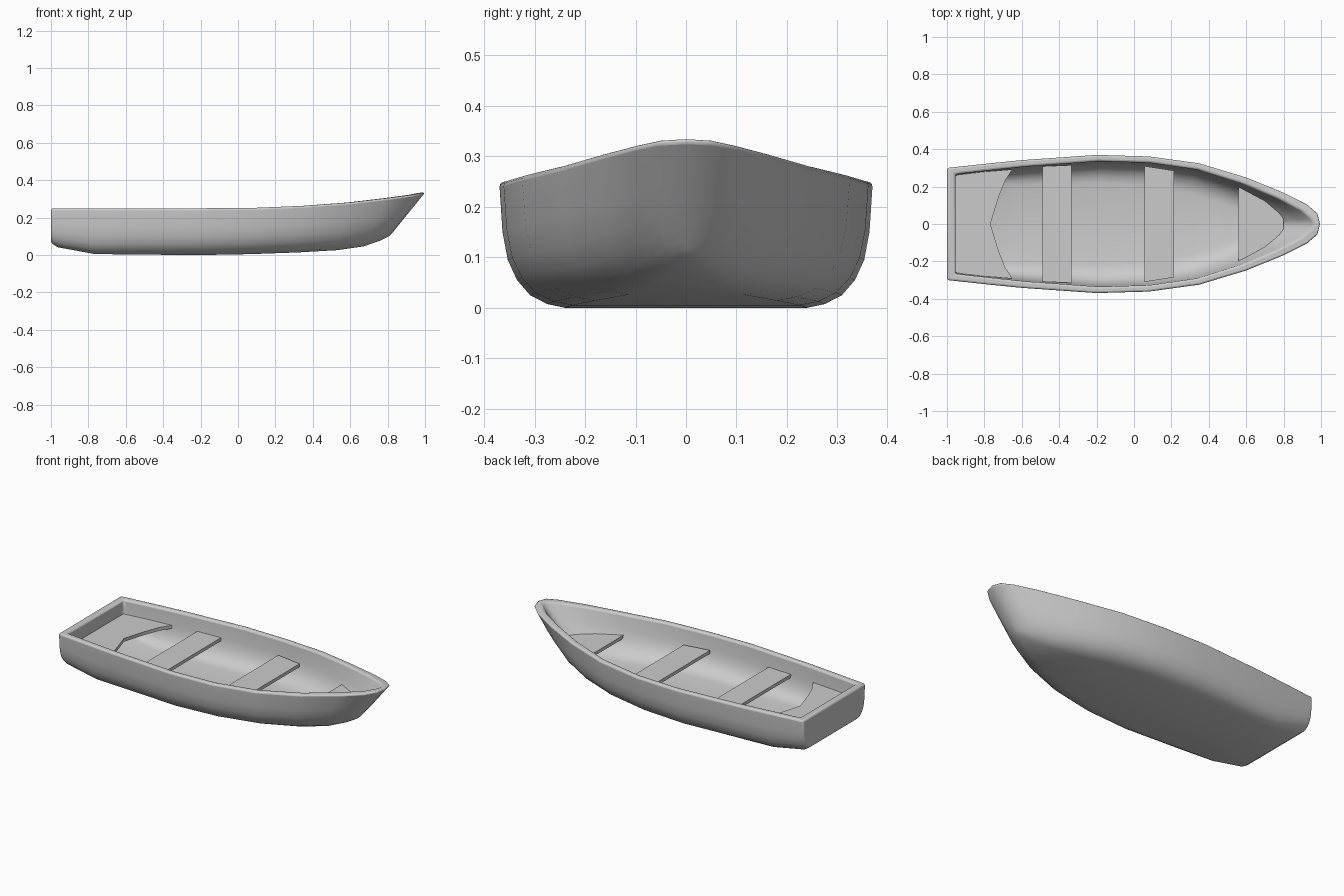
import bpy, bmesh, math

if "Cube" in bpy.data.objects:
    bpy.data.objects.remove(bpy.data.objects["Cube"])

# Hull stations: sheer x, half width, sheer z, keel x, keel z, flat-bottom half width
STATIONS = [
    (-1.00, .300, .250, -1.00, .065, .23),
    (-.965, .304, .250, -.965, .042, .23),
    (-.77, .325, .250, -.77, .006, .23),
    (-.60, .342, .250, -.60, .003, .23),
    (-.20, .370, .250, -.20, .000, .24),
    (.08, .362, .252, .07, .005, .225),
    (.35, .325, .263, .32, .014, .18),
    (.60, .250, .281, .53, .026, .115),
    (.80, .170, .304, .67, .046, .065),
    (.93, .105, .321, .755, .075, .032),
    (.985, .058, .331, .805, .100, .014),
    (1.00, .000, .334, .82, .112, .000),
]
# Normalised bilge curve: outward fraction, upward fraction
CURVE = [(0, 0), (.27, .03), (.53, .10), (.73, .22), (.87, .38), (.95, .60), (1, 1)]


def finish(bm, name, bevel, segments):
    bmesh.ops.recalc_face_normals(bm, faces=bm.faces[:])
    mesh = bpy.data.meshes.new(name)
    bm.to_mesh(mesh)
    bm.free()
    ob = bpy.data.objects.new(name, mesh)
    bpy.context.collection.objects.link(ob)
    bpy.ops.object.select_all(action='DESELECT')
    ob.select_set(True)
    bpy.context.view_layer.objects.active = ob
    bpy.ops.object.shade_smooth_by_angle(angle=math.radians(40))
    if bevel:
        mod = ob.modifiers.new("Rounded edges", 'BEVEL')
        mod.width, mod.segments = bevel, segments
        mod.limit_method, mod.angle_limit = 'ANGLE', math.radians(50)
        mod.use_clamp_overlap = False
    return ob


def skin(bm, inner):
    """Loft one side of the shell and close its stern; returns vertex rows."""
    rows = []
    for xs, ys, zs, xk, zk, b in STATIONS:
        if inner:
            xs, xk = xs * .96 + .005, xk * .96 + .005
            ys, zk, b = max(ys - .034, 0), zk + .03, max(b - .02, 0)
            b = min(b, ys)
        half = [(xk + (xs - xk) * fz, b + (ys - b) * fy, zk + (zs - zk) * fz)
                for fy, fz in CURVE]
        ring = half[::-1] + [(x, -y, z) for x, y, z in half]
        rows.append([bm.verts.new(p) for p in ring])
    for a, c in zip(rows, rows[1:]):
        for i in range(len(a) - 1):
            bm.faces.new((a[i], a[i + 1], c[i + 1], c[i]))
    bm.faces.new(rows[0])
    return rows


# Hull: outer and inner skins joined along the rim
bm = bmesh.new()
outer, inner = skin(bm, False), skin(bm, True)
for i in range(len(outer) - 1):
    for k in (0, -1):
        bm.faces.new((outer[i][k], outer[i + 1][k], inner[i + 1][k], inner[i][k]))
bm.faces.new((outer[0][0], outer[0][-1], inner[0][-1], inner[0][0]))
bmesh.ops.remove_doubles(bm, verts=bm.verts[:], dist=1e-5)
finish(bm, "hull", .011, 3)

# Seats: half outlines in plan, mirrored across the centreline
SEATS = {
    "stern_bench": [(-.97, .265), (-.65, .292), (-.69, .23), (-.725, .14), (-.768, 0)],
    "aft_seat": [(-.49, .308), (-.335, .315)],
    "middle_seat": [(.055, .31), (.215, .285)],
    "bow_seat": [(.56, .212), (.66, .165), (.74, .105), (.80, .04)],
}
for name, half in SEATS.items():
    outline = half + [(x, -y) for x, y in reversed(half) if y > 0]
    bm = bmesh.new()
    face = bm.faces.new([bm.verts.new((x, y, .145)) for x, y in outline])
    top = bmesh.ops.extrude_face_region(bm, geom=[face])["geom"]
    bmesh.ops.translate(bm, vec=(0, 0, .02),
                        verts=[v for v in top if isinstance(v, bmesh.types.BMVert)])
    if len([f for f in bm.faces if len(f.verts) == len(outline)]) < 2:
        bm.faces.new([v for v in bm.verts][:len(outline)])
    finish(bm, name, 0, 1)
